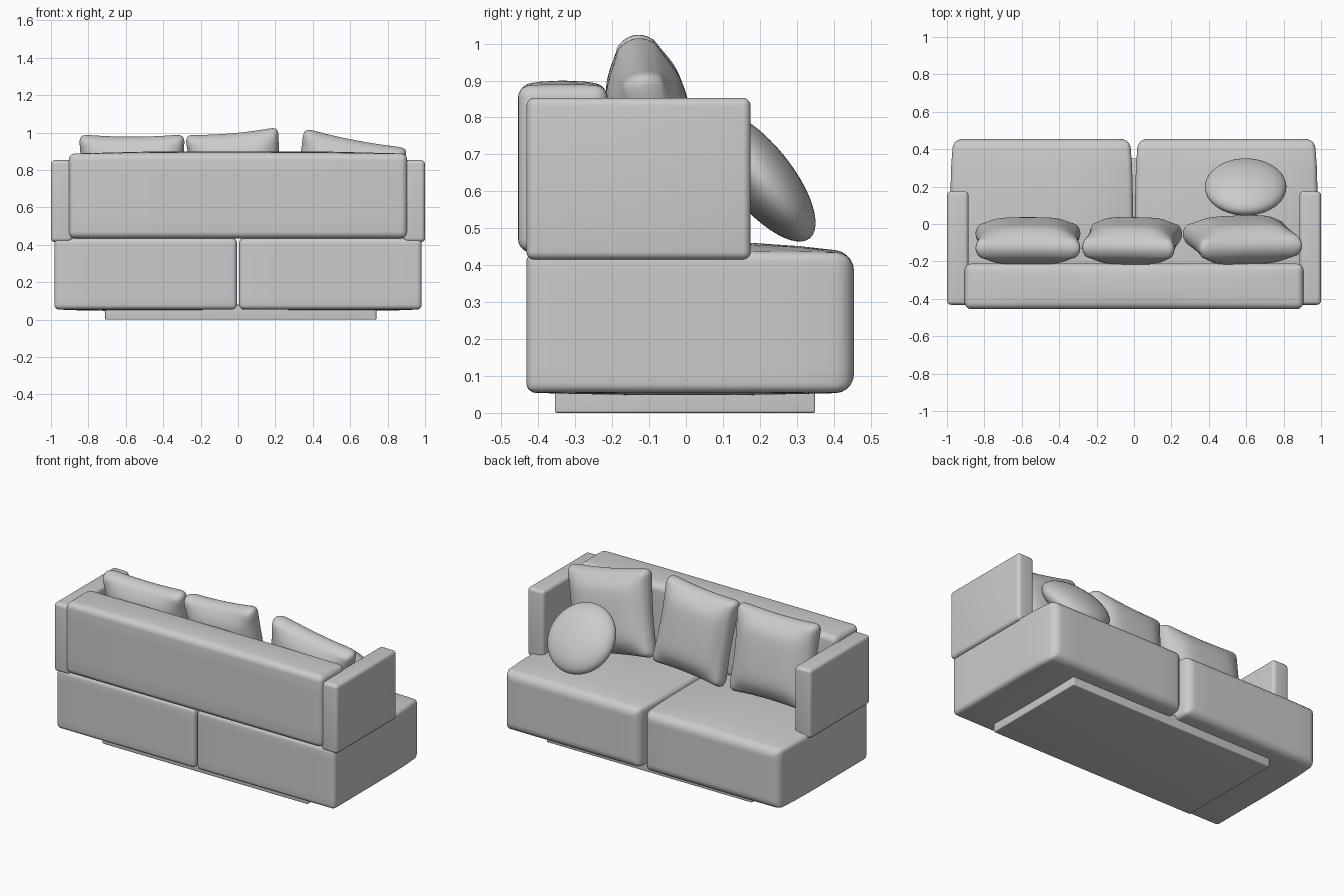
import bpy, bmesh
from math import radians
from mathutils import Matrix, Vector

if "Cube" in bpy.data.objects:
    bpy.data.objects.remove(bpy.data.objects["Cube"])


def finish(bm, name):
    me = bpy.data.meshes.new(name)
    bm.to_mesh(me)
    bm.free()
    for p in me.polygons:
        p.use_smooth = True
    ob = bpy.data.objects.new(name, me)
    bpy.context.collection.objects.link(ob)
    return ob


def grid_cube(cuts):
    bm = bmesh.new()
    bmesh.ops.create_cube(bm, size=2)
    bmesh.ops.subdivide_edges(bm, edges=bm.edges[:], cuts=cuts, use_grid_fill=True)
    return bm


# upholstered block: bulged box with rounded edges, optionally softer at the front (+y)
def soft_box(name, lo, hi, bevel, crown_top=0.0, crown_bottom=0.0, taper=0.0,
             front_bevel=None, cuts=5):
    lo, hi = Vector(lo), Vector(hi)
    c, h = (lo + hi) / 2, (hi - lo) / 2
    bm = grid_cube(cuts) if cuts else grid_cube(1)
    big = front_bevel or bevel
    layer = bm.edges.layers.float.new("bevel_weight_edge")
    for e in bm.edges:
        if e.calc_face_angle(0) > 1:
            front = all(v.co.y > 0.99 for v in e.verts)
            e[layer] = 1.0 if front else bevel / big
    for v in bm.verts:
        u, w, t = v.co
        dome = (1 - u ** 4) * (1 - w * w)
        z = t * h.z
        z += crown_top * dome if t > 0.99 else (-crown_bottom * dome if t < -0.99 else 0)
        x = u * (h.x - taper * max(0, w) ** 3)
        v.co = (c.x + x, c.y + w * h.y, c.z + z)
    ob = finish(bm, name)
    m = ob.modifiers.new("round", 'BEVEL')
    m.limit_method = 'WEIGHT'
    m.width = big
    m.segments = 5
    return ob


# square cushion: thick middle, thinner rim, slightly pulled corners
def cushion(name, centre, half, lean, roll):
    bm = grid_cube(7)
    W, T, H = half
    for v in bm.verts:
        u, w, t = v.co
        puff = 0.5 + 0.5 * ((1 - u ** 4) * (1 - t ** 4)) ** 0.7
        rim = 1 - 0.09 * w * w
        v.co = (u * W * rim * (1 - 0.05 * (1 - t * t) * u * u),
                w * T * puff,
                t * H * rim * (1 - 0.05 * (1 - u * u) * t * t))
    ob = finish(bm, name)
    ob.matrix_world = (Matrix.Translation(centre)
                       @ Matrix.Rotation(radians(lean), 4, 'X')
                       @ Matrix.Rotation(radians(roll), 4, 'Y'))
    m = ob.modifiers.new("smooth", 'SUBSURF')
    m.levels = m.render_levels = 2
    return ob


# plinth
soft_box("plinth", (-0.71, -0.355, 0), (0.74, 0.35, 0.08), 0.006, cuts=1)

# seat blocks and arms, one per side
for side, s in (("left", -1), ("right", 1)):
    xs = sorted((s * 0.006, s * 0.982))
    soft_box("seat_" + side, (xs[0], -0.432, 0.055), (xs[1], 0.455, 0.435), 0.025,
             crown_top=0.03, crown_bottom=0.008, taper=0.015, front_bevel=0.05)
    xs = sorted((s * 0.885, s * 1.0))
    soft_box("arm_" + side, (xs[0], -0.432, 0.415), (xs[1], 0.175, 0.853), 0.022, cuts=1)

# backrest
soft_box("backrest", (-0.905, -0.455, 0.435), (0.905, -0.212, 0.888), 0.035,
         crown_top=0.012, cuts=3)

# back cushions
cushion("cushion_left", (-0.567, -0.09, 0.725), (0.285, 0.11, 0.27), 10, 0)
cushion("cushion_middle", (-0.01, -0.09, 0.742), (0.252, 0.11, 0.272), 10, -5)
cushion("cushion_right", (0.58, -0.085, 0.715), (0.285, 0.115, 0.265), 10, 11)

# round scatter cushion
bm = bmesh.new()
bmesh.ops.create_uvsphere(bm, u_segments=48, v_segments=24, radius=1)
bmesh.ops.scale(bm, verts=bm.verts, vec=(0.218, 0.087, 0.218))
ball = finish(bm, "round_cushion")
ball.location = (0.597, 0.198, 0.642)
ball.rotation_euler.x = radians(39)
